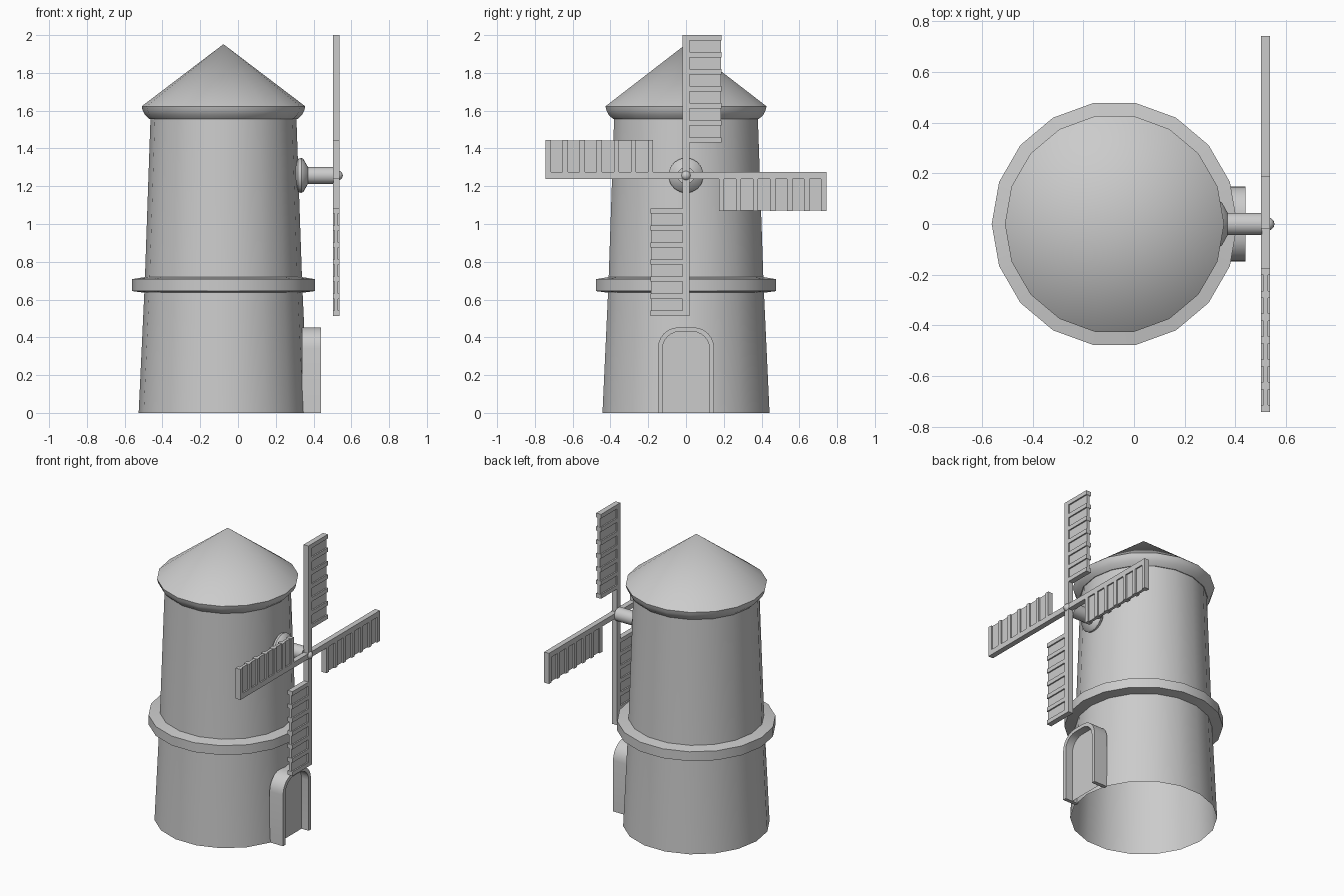
import bpy, bmesh, math
from mathutils import Matrix, Vector

if "Cube" in bpy.data.objects:
    bpy.data.objects.remove(bpy.data.objects["Cube"])

CX = -0.077          # tower axis
HUB_Z = 1.257        # height of the sail shaft


def finish(name, bm, smooth=True):
    bmesh.ops.remove_doubles(bm, verts=bm.verts, dist=1e-5)
    bmesh.ops.recalc_face_normals(bm, faces=bm.faces)
    me = bpy.data.meshes.new(name)
    bm.to_mesh(me)
    bm.free()
    ob = bpy.data.objects.new(name, me)
    bpy.context.collection.objects.link(ob)
    if smooth:
        bpy.ops.object.select_all(action='DESELECT')
        ob.select_set(True)
        bpy.context.view_layer.objects.active = ob
        bpy.ops.object.shade_smooth_by_angle(angle=math.radians(35))
    return ob


def lathe(name, profile, sides, matrix, closed=False):
    """Spin (radius, height) points around local z."""
    bm = bmesh.new()
    rings = []
    for r, h in profile:
        rings.append([bm.verts.new(matrix @ Vector((
            r * math.cos(math.tau * i / sides), r * math.sin(math.tau * i / sides), h)))
            for i in range(sides)] if r > 0 else [bm.verts.new(matrix @ Vector((0, 0, h)))] * sides)
    pairs = list(zip(rings, rings[1:])) + ([(rings[-1], rings[0])] if closed else [])
    for a, b in pairs:
        for i in range(sides):
            j = (i + 1) % sides
            bm.faces.new(list(dict.fromkeys((a[i], a[j], b[j], b[i]))))
    return finish(name, bm)


def box(bm, lo, hi, matrix):
    lo, hi = Vector(lo), Vector(hi)
    size = hi - lo
    bmesh.ops.create_cube(bm, size=1, matrix=matrix @ Matrix.Translation((lo + hi) / 2)
                          @ Matrix.Diagonal((*size, 1)))


# Tower, balcony ring and roof: 18 sided
axis = Matrix.Translation((CX, 0, 0))
lathe("tower", [(0.449, 0), (0.417, 0.68), (0.386, 1.57)], 18, axis)
lathe("balcony_ring", [(0.41, 0.635), (0.485, 0.645), (0.485, 0.708), (0.41, 0.72)],
      18, axis, closed=True)
lathe("roof", [(0.375, 1.555), (0.391, 1.555), (0.416, 1.578), (0.428, 1.602),
               (0.433, 1.623), (0, 1.952)], 18, axis)

# Sail shaft with flange and hub ball, spun around x
along_x = Matrix.Translation((0, 0, HUB_Z)) @ Matrix.Rotation(math.pi / 2, 4, 'Y')
lathe("shaft_flange", [(0, 0.30), (0.065, 0.30), (0.088, 0.318), (0.093, 0.335),
                       (0.086, 0.347), (0.045, 0.37)], 18, along_x)
lathe("shaft", [(0.045, 0.33), (0.045, 0.505), (0, 0.505)], 18, along_x)
bm = bmesh.new()
bmesh.ops.create_uvsphere(bm, u_segments=12, v_segments=8, radius=0.026,
                          matrix=Matrix.Translation((0.529, 0, HUB_Z)))
finish("hub_ball", bm)

# Four sails: spar, thin panel and thick rungs
X0, X1, START, END, WIDE, SPAR = 0.502, 0.538, 0.174, 0.743, 0.188, 0.018
RUNGS, RUNG_W = 7, 0.028
for k in range(4):
    m = Matrix.Translation((0, 0, HUB_Z)) @ Matrix.Rotation(k * math.pi / 2, 4, 'X')
    bm = bmesh.new()
    box(bm, (X0, -SPAR, 0), (X1, SPAR, END), m)
    box(bm, (X0 + 0.009, SPAR, START), (X1 - 0.009, WIDE - 0.002, END - 0.002), m)
    for i in range(RUNGS):
        z = START + i * (END - START - RUNG_W) / (RUNGS - 1)
        box(bm, (X0, SPAR, z), (X1, WIDE, z + RUNG_W), m)
    me_name = "sail_%d" % (k + 1)
    me = bpy.data.meshes.new(me_name)
    bm.to_mesh(me)
    bm.free()
    bpy.context.collection.objects.link(bpy.data.objects.new(me_name, me))


# Arched doorway
def arch(half, top, radius, steps=6):
    """Arch outline (y, z) from right foot to left foot."""
    right = [(half, 0)]
    for i in range(steps + 1):
        a = math.pi / 2 * i / steps
        right.append((half - radius + radius * math.cos(a), top - radius + radius * math.sin(a)))
    return right + [(-y, z) for y, z in reversed(right)]


outer, inner = arch(0.149, 0.453, 0.11), arch(0.124, 0.43, 0.09)
bm = bmesh.new()
loops = [[bm.verts.new((x, y, z)) for y, z in pts]
         for x, pts in ((0.34, outer), (0.44, outer), (0.44, inner), (0.34, inner))]
for a, b in zip(loops, loops[1:] + loops[:1]):
    for i in range(len(a) - 1):
        bm.faces.new((a[i], a[i + 1], b[i + 1], b[i]))
for n in (0, -1):
    bm.faces.new([loop[n] for loop in loops])
finish("door_frame", bm)

bm = bmesh.new()
bm.faces.new([bm.verts.new((0.387, y, z)) for y, z in inner])
finish("door_panel", bm, smooth=False)
